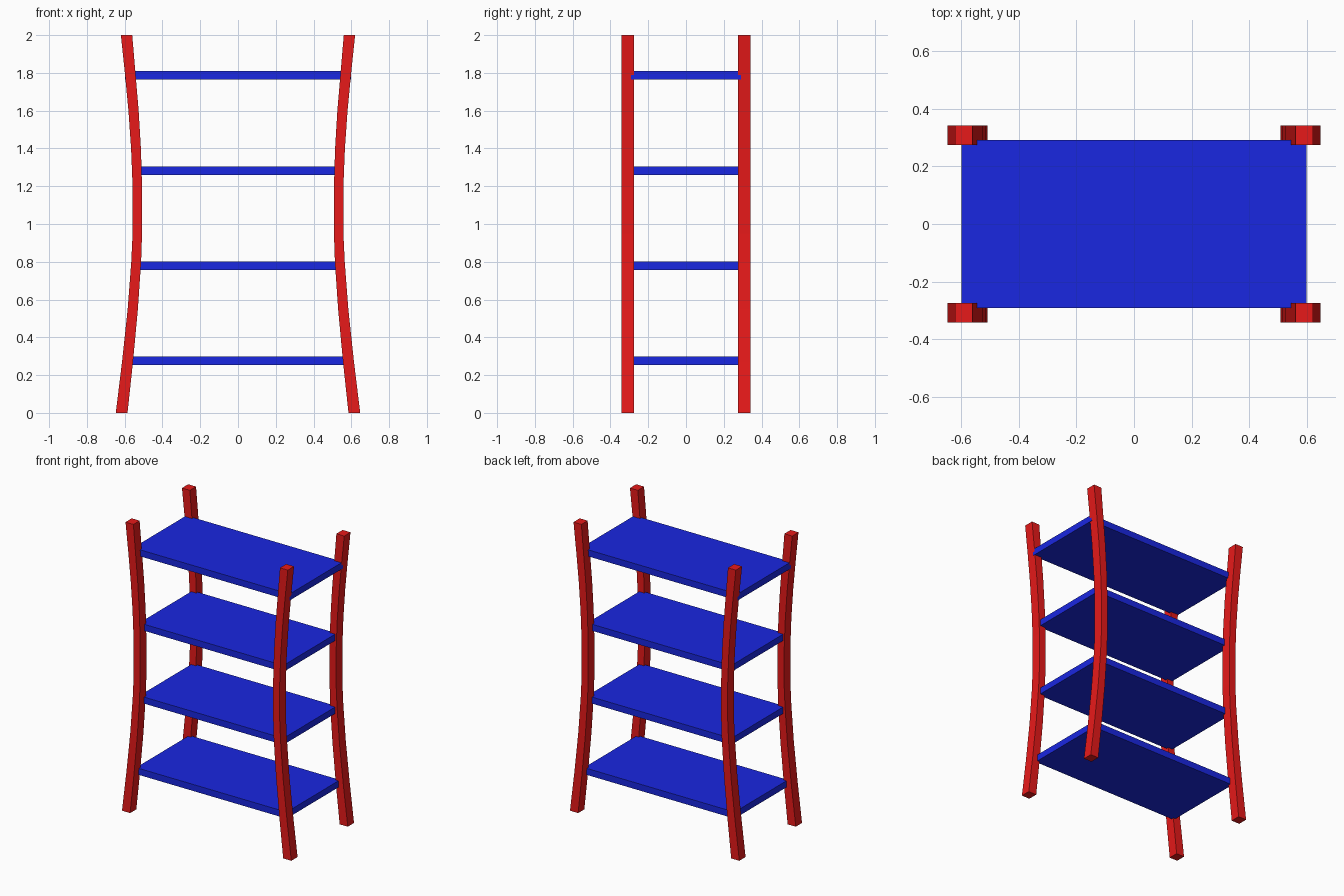
import bpy, bmesh

if "Cube" in bpy.data.objects:
    bpy.data.objects.remove(bpy.data.objects["Cube"])

def material(name, color):
    m = bpy.data.materials.new(name)
    m.diffuse_color = color
    m.use_nodes = True
    m.node_tree.nodes["Principled BSDF"].inputs["Base Color"].default_value = m.diffuse_color
    return m

RED = material("red_paint", (0.8, 0.01, 0.01, 1))
BLUE = material("blue_paint", (0.01, 0.02, 0.75, 1))

# Leg centre line: (height, distance from the middle, half width)
LEG_PATH = [(0, .616, .031), (.27, .585, .029), (.55, .557, .027), (.8, .539, .026),
            (.95, .533, .025), (1.2, .533, .025), (1.4, .540, .026), (1.6, .553, .027),
            (1.8, .571, .028), (2, .590, .030)]
LEG_Y, LEG_HALF_DEPTH = .308, .034

def make_object(name, bm, mat):
    bmesh.ops.recalc_face_normals(bm, faces=bm.faces)
    mesh = bpy.data.meshes.new(name)
    bm.to_mesh(mesh)
    bm.free()
    mesh.materials.append(mat)
    ob = bpy.data.objects.new(name, mesh)
    bpy.context.collection.objects.link(ob)
    return ob

def leg(name, sx, sy):
    bm = bmesh.new()
    rings = []
    for z, x, h in LEG_PATH:
        rings.append([bm.verts.new((sx * (x + a * h), sy * LEG_Y + b * LEG_HALF_DEPTH, z))
                      for a, b in ((-1, -1), (1, -1), (1, 1), (-1, 1))])
    for lo, hi in zip(rings, rings[1:]):
        for i in range(4):
            j = (i + 1) % 4
            bm.faces.new((lo[i], lo[j], hi[j], hi[i]))
    bm.faces.new(rings[0])
    bm.faces.new(rings[-1])
    make_object(name, bm, RED)

def shelf(name, half_width, z):
    bm = bmesh.new()
    bmesh.ops.create_cube(bm, size=1)
    bmesh.ops.scale(bm, vec=(2 * half_width, .582, .045), verts=bm.verts)
    make_object(name, bm, BLUE).location.z = z

# Four curved legs
for side, sx in (("left", -1), ("right", 1)):
    for end, sy in (("front", -1), ("back", 1)):
        leg(f"{end}_{side}_leg", sx, sy)

# Four shelves
for i, (w, z) in enumerate([(.575, .275), (.55, .778), (.55, 1.281), (.598, 1.787)]):
    shelf(f"shelf_{i + 1}", w, z)
